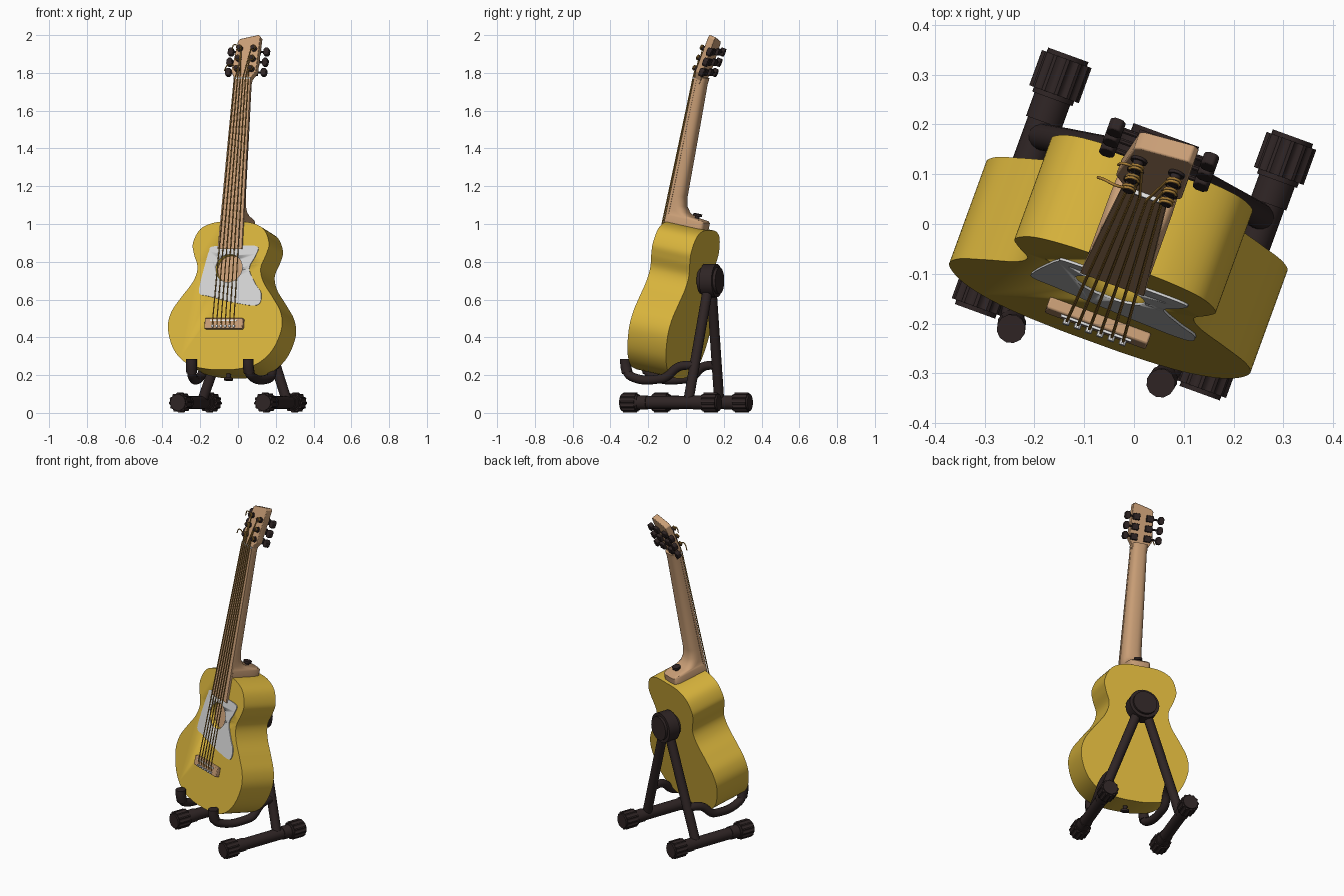
import bpy, bmesh, math
from mathutils import Matrix, Vector

if "Cube" in bpy.data.objects:
    bpy.data.objects.remove(bpy.data.objects["Cube"])

R = math.radians


def mat(name, rgb):
    m = bpy.data.materials.new(name)
    m.diffuse_color = (*rgb, 1)
    m.use_nodes = True
    m.node_tree.nodes["Principled BSDF"].inputs["Base Color"].default_value = m.diffuse_color
    return m


YELLOW = mat("yellow lacquer", (0.68, 0.45, 0.045))
TAN = mat("tan wood", (0.58, 0.34, 0.18))
BLACK = mat("black plastic", (0.028, 0.018, 0.018))
GREY = mat("light grey", (0.66, 0.66, 0.66))
WHITE = mat("white", (0.85, 0.85, 0.85))
STRING = mat("bronze string", (0.42, 0.22, 0.04))

# Frames: stand is turned, guitar is also tilted back, headstock tilts further
S = Matrix.Rotation(R(-20), 4, 'Z')
G = S @ Matrix.Translation((0, -0.30, 0)) @ Matrix.Rotation(R(-12), 4, 'X')
H_LOCAL = Matrix.Translation((0, -0.012, 1.81)) @ Matrix.Rotation(R(-9.5), 4, 'X')
H = G @ H_LOCAL


def finish(bm, name, material, frame, angle=35):
    bmesh.ops.recalc_face_normals(bm, faces=bm.faces)
    me = bpy.data.meshes.new(name)
    bm.to_mesh(me)
    bm.free()
    me.materials.append(material)
    ob = bpy.data.objects.new(name, me)
    bpy.context.collection.objects.link(ob)
    ob.matrix_world = frame
    bpy.ops.object.select_all(action='DESELECT')
    ob.select_set(True)
    bpy.context.view_layer.objects.active = ob
    bpy.ops.object.shade_smooth_by_angle(angle=R(angle))
    return ob


def loft(name, rings, material, frame, angle=35):
    """Skin a list of equal-length closed rings and cap both ends."""
    bm = bmesh.new()
    vs = [[bm.verts.new(p) for p in r] for r in rings]
    n = len(vs[0])
    for a, b in zip(vs, vs[1:]):
        for i in range(n):
            bm.faces.new((a[i], a[(i + 1) % n], b[(i + 1) % n], b[i]))
    bm.faces.new(vs[0])
    bm.faces.new(vs[-1])
    return finish(bm, name, material, frame, angle)


def plate(name, outline, y0, y1, material, frame, bevel=0):
    """Extrude an (x, z) outline from depth y0 to y1."""
    ob = loft(name, [[(x, y, z) for x, z in outline] for y in (y0, y1)], material, frame)
    if bevel:
        m = ob.modifiers.new("bevel", 'BEVEL')
        m.width, m.segments = bevel, 2
    return ob


def rect(x0, x1, z0, z1):
    return [(x0, z0), (x1, z0), (x1, z1), (x0, z1)]


def rod(name, a, b, r, material, frame, n=20, flute=0):
    """Cylinder from a to b; flute > 0 cuts grooves around it."""
    a, b = Vector(a), Vector(b)
    q = (b - a).to_track_quat('Z', 'Y')
    ring = []
    for i in range(n):
        rr = r - (flute if i % 4 >= 2 else 0)
        ring.append(q @ Vector((rr * math.cos(2 * math.pi * i / n), rr * math.sin(2 * math.pi * i / n), 0)))
    return loft(name, [[a + p for p in ring], [b + p for p in ring]], material, frame)


def tube(name, pts, r, material, frame, smooth=False):
    cu = bpy.data.curves.new(name, 'CURVE')
    cu.dimensions, cu.bevel_depth, cu.use_fill_caps = '3D', r, True
    cu.bevel_resolution, cu.resolution_u = (4, 8) if smooth else (1, 1)
    sp = cu.splines.new('BEZIER')
    sp.bezier_points.add(len(pts) - 1)
    for bp, p in zip(sp.bezier_points, pts):
        bp.co = p
        bp.handle_left_type = bp.handle_right_type = 'AUTO' if smooth else 'VECTOR'
    cu.materials.append(material)
    ob = bpy.data.objects.new(name, cu)
    bpy.context.collection.objects.link(ob)
    ob.matrix_world = frame
    bpy.ops.object.select_all(action='DESELECT')
    ob.select_set(True)
    bpy.context.view_layer.objects.active = ob
    bpy.ops.object.convert(target='MESH')
    return bpy.context.object


def spline(pts, k=6):
    """Closed Catmull-Rom curve through 2D points."""
    out, n = [], len(pts)
    for i in range(n):
        p0, p1, p2, p3 = (Vector(pts[(i + j - 1) % n]) for j in range(4))
        for s in range(k):
            t = s / k
            out.append(tuple(0.5 * (2 * p1 + (p2 - p0) * t + (2 * p0 - 5 * p1 + 4 * p2 - p3) * t * t
                                    + (3 * p1 - p0 - 3 * p2 + p3) * t ** 3)))
    return out


def cut(ob, cutter):
    m = ob.modifiers.new("hole", 'BOOLEAN')
    m.object, m.operation, m.solver = cutter, 'DIFFERENCE', 'EXACT'
    bpy.context.view_layer.objects.active = ob
    bpy.ops.object.modifier_apply(modifier="hole")


# Body: mirrored half outline
half = [(0.09, 0.238), (0.195, 0.265), (0.277, 0.34), (0.32, 0.455), (0.308, 0.545), (0.258, 0.625),
        (0.198, 0.71), (0.178, 0.785), (0.204, 0.86), (0.214, 0.92), (0.178, 0.995), (0.10, 1.03)]
outline = [(0, 0.234)] + half + [(0, 1.034)] + [(-x, z) for x, z in reversed(half)]
body = plate("body", spline(outline), 0, 0.222, YELLOW, G)

# Pick guard and sound hole
guard = plate("pickguard", spline([(-0.10, 0.90), (0.03, 0.905), (0.15, 0.90), (0.145, 0.85), (0.115, 0.78),
                                   (0.155, 0.70), (0.192, 0.645), (0.175, 0.583), (0.05, 0.595), (-0.10, 0.63),
                                   (-0.155, 0.645), (-0.155, 0.70), (-0.132, 0.82), (-0.118, 0.875)]),
              -0.005, 0.001, GREY, G)
cutter = rod("hole_cutter", (0, -0.05, 0.782), (0, 0.04, 0.782), 0.075, YELLOW, G, 40)
cut(body, cutter)
cut(guard, cutter)
bpy.data.objects.remove(cutter)
rod("soundhole_floor", (0, 0.034, 0.782), (0, 0.042, 0.782), 0.0752, TAN, G, 40)

# Bridge, saddle and pins
plate("bridge", rect(-0.108, 0.108, 0.452, 0.508), -0.024, 0.001, TAN, G, 0.004)
plate("saddle", rect(-0.075, 0.075, 0.492, 0.499), -0.029, -0.02, WHITE, G)

# Neck with heel: (s, half width, depth, roundness)
rings = []
for s, hw, d, e in [(1.028, 0.066, 0.205, 0.3), (1.07, 0.066, 0.205, 0.3), (1.078, 0.063, 0.195, 0.3),
                    (1.085, 0.061, 0.125, 0.4), (1.1, 0.06, 0.092, 0.55), (1.13, 0.059, 0.07, 0.7),
                    (1.18, 0.058, 0.06, 0.75), (1.5, 0.052, 0.054, 0.75), (1.79, 0.046, 0.048, 0.75),
                    (1.82, 0.046, 0.05, 0.6)]:
    arc = [math.pi * i / 16 for i in range(17)]
    rings.append([(hw * math.copysign(abs(math.cos(a)) ** e, math.cos(a)),
                   -0.002 + d * abs(math.sin(a)) ** e, s) for a in arc])
loft("neck_and_heel", rings, TAN, G, 40)
plate("fretboard", [(-0.068, 0.885), (0.068, 0.885), (0.047, 1.81), (-0.047, 1.81)], -0.014, 0.001, TAN, G)
plate("nut", rect(-0.047, 0.047, 1.803, 1.813), -0.02, 0, WHITE, G)

# Headstock
plate("headstock", [(-0.046, -0.02), (-0.046, 0.0), (-0.068, 0.04), (-0.052, 0.212), (-0.04, 0.223), (0.06, 0.246),
                    (0.071, 0.235), (0.072, 0.04), (0.046, 0.0), (0.046, -0.02)], 0.0, 0.038, TAN, H, 0.003)

# Tuners on both sides, with strings running to their posts
heights = (0.05, 0.108, 0.166)
for side in (-1, 1):
    for i, h in enumerate(heights):
        px = side * 0.04 + 0.006
        rod("tuner_post", (px, -0.028, h), (px, 0.01, h), 0.011, BLACK, H, 12)
        rod("tuner_washer", (px, -0.006, h), (px, 0.002, h), 0.017, BLACK, H, 12)
        plate("tuner_gearbox", rect(px - 0.02, px + 0.02, h - 0.018, h + 0.018), 0.036, 0.056, BLACK, H, 0.003)
        rod("tuner_shaft", (px, 0.047, h), (side * 0.1, 0.047, h), 0.006, BLACK, H, 8)
        kx = side * 0.1
        plate("tuner_knob", [(kx + x * 0.016, h + z * 0.022) for x, z in
                             ((-1, -0.5), (-0.5, -1), (0.5, -1), (1, -0.5), (1, 0.5), (0.5, 1), (-0.5, 1), (-1, 0.5))],
              0.034, 0.060, BLACK, H, 0.003)
        rank = 2.5 - i if side > 0 else -2.5 + i
        post = H_LOCAL @ Vector((px - side * 0.011, -0.018, h))
        tube("string", [(rank * 0.024, -0.018, 0.462), (rank * 0.024, -0.032, 0.495),
                        (rank * 0.015, -0.023, 1.808), post], 0.0032, STRING, G)
        rod("bridge_pin", (rank * 0.024, -0.034, 0.464), (rank * 0.024, -0.02, 0.464), 0.007, WHITE, G, 10)
        # string wound round the post
        tube("string_winding", [(px + 0.013 * math.cos(a), -0.016 - 0.0008 * k, h + 0.013 * math.sin(a))
                                for k, a in enumerate(j * math.pi / 4 for j in range(13))], 0.003, STRING, H)
# Loose string ends
tube("loose_string_end", [(-0.034, -0.02, 0.05), (-0.06, -0.03, 0.065), (-0.085, -0.025, 0.06),
                          (-0.1, -0.015, 0.035)], 0.003, STRING, H, True)
tube("loose_string_end", [(-0.034, -0.02, 0.166), (-0.06, -0.025, 0.18), (-0.07, -0.02, 0.15)],
     0.003, STRING, H, True)

# Strap buttons
for z0, z1, z2, y in ((0.24, 0.212, 0.2, 0.11), (1.075, 1.095, 1.107, 0.14)):
    rod("strap_button_stem", (0, y, z0), (0, y, z1), 0.012, BLACK, G, 16)
    rod("strap_button_cap", (0, y, z1), (0, y, z2), 0.024, BLACK, G, 16)

# Stand hub
rod("stand_hub", (0, 0.105, 0.70), (0, 0.175, 0.70), 0.088, BLACK, S, 40)
rod("stand_hub_pad", (0, 0.085, 0.70), (0, 0.19, 0.70), 0.07, BLACK, S, 40)

# Stand legs, feet and cradle arms
for k in (-1, 1):
    x = k * 0.24
    rod("stand_leg", (k * 0.02, 0.135, 0.68), (x, 0.10, 0.06), 0.027, BLACK, S, 16)
    rod("foot_rod", (x, -0.25, 0.055), (x, 0.25, 0.055), 0.034, BLACK, S)
    for e in (-1, 1):
        rod("foot_cap", (x, e * 0.19, 0.055), (x, e * 0.265, 0.055), 0.053, BLACK, S, 48, 0.006)
        rod("foot_cap_end", (x, e * 0.18, 0.055), (x, e * 0.274, 0.055), 0.043, BLACK, S, 24)
        rod("foot_collar", (x, e * 0.13, 0.055), (x, e * 0.19, 0.055), 0.038, BLACK, S, 24)
    tube("cradle_arm", [(k * 0.16, -0.275, 0.265), (k * 0.162, -0.272, 0.215), (k * 0.17, -0.235, 0.188),
                        (k * 0.195, -0.075, 0.18), (k * 0.198, -0.04, 0.19), (k * 0.19, 0.02, 0.24),
                        (k * 0.185, 0.05, 0.25), (k * 0.17, 0.12, 0.25)], 0.024, BLACK, S, True)
    tube("cradle_hook_pad", [(k * 0.16, -0.282, 0.285), (k * 0.16, -0.281, 0.25), (k * 0.162, -0.272, 0.212)],
         0.029, BLACK, S, True)
